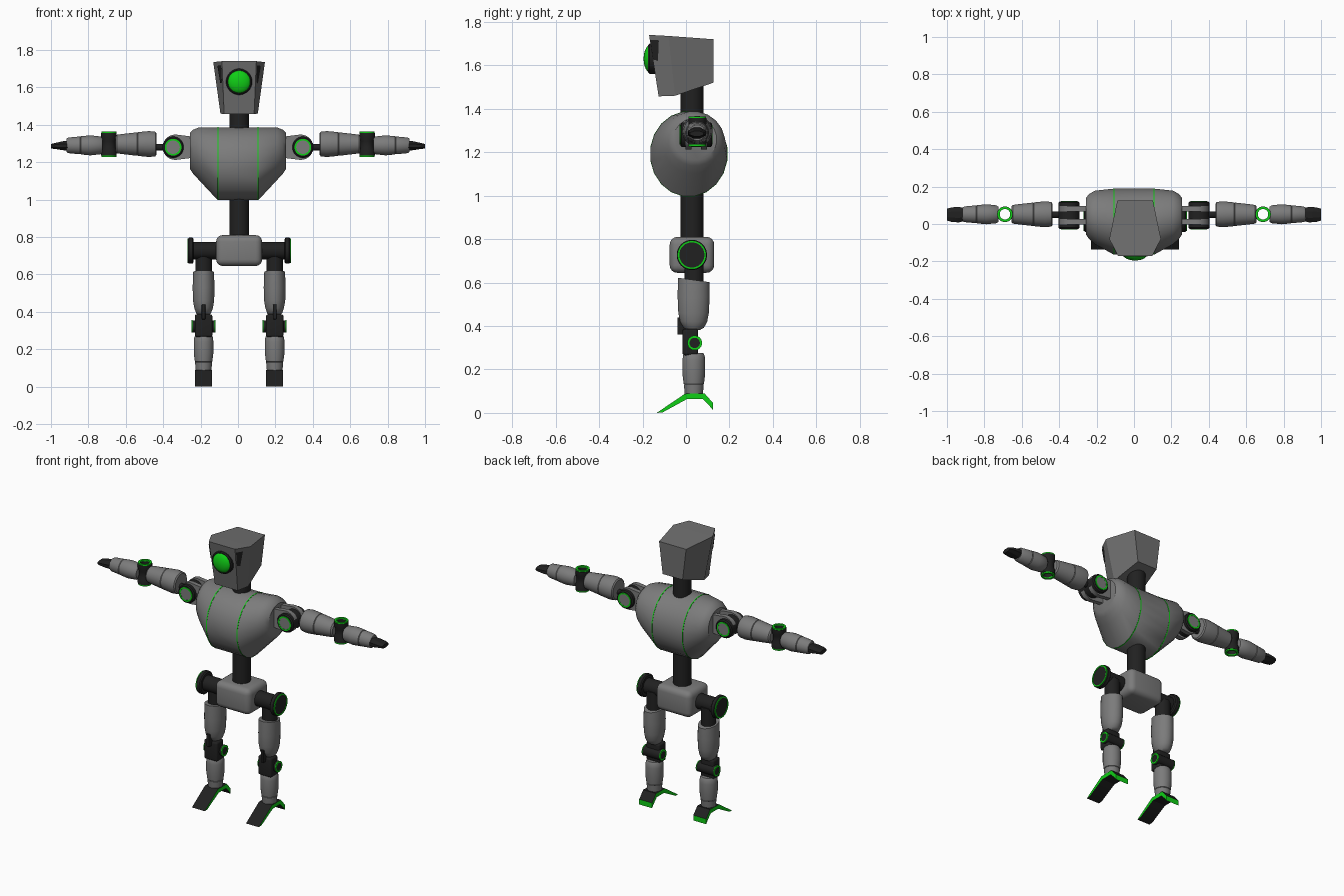
import bpy, bmesh, math
from mathutils import Vector

if "Cube" in bpy.data.objects:
    bpy.data.objects.remove(bpy.data.objects["Cube"])


def material(name, rgb):
    m = bpy.data.materials.new(name)
    m.diffuse_color = (*rgb, 1)
    m.use_nodes = True
    m.node_tree.nodes["Principled BSDF"].inputs["Base Color"].default_value = m.diffuse_color
    return m


GREY = material("body grey", (0.20, 0.20, 0.20))
HEAD = material("head grey", (0.16, 0.16, 0.16))
DARK = material("joint black", (0.015, 0.015, 0.015))
GREEN = material("accent green", (0.005, 0.62, 0.008))


def finish(name, bm, mats, rule=None, smooth=35):
    bmesh.ops.recalc_face_normals(bm, faces=bm.faces[:])
    if rule:
        for f in bm.faces:
            f.material_index = rule(f)
    me = bpy.data.meshes.new(name)
    bm.to_mesh(me)
    bm.free()
    for m in mats:
        me.materials.append(m)
    ob = bpy.data.objects.new(name, me)
    bpy.context.collection.objects.link(ob)
    if smooth:
        bpy.ops.object.select_all(action='DESELECT')
        bpy.context.view_layer.objects.active = ob
        ob.select_set(True)
        bpy.ops.object.shade_smooth_by_angle(angle=math.radians(smooth))
    return ob


def place(axis, t, a, b):
    return {'x': (t, a, b), 'y': (a, t, b), 'z': (a, b, t)}[axis]


def loft(name, axis, rings, mat, segs=20, closed=False, shear=None, smooth=35):
    """Rings are (position on axis, centre a, centre b, radius a, radius b)."""
    bm = bmesh.new()
    loops = []
    for t, ca, cb, ra, rb in rings:
        loops.append([])
        for i in range(segs):
            w = math.tau * (i + 0.5) / segs
            loops[-1].append(bm.verts.new(place(axis, t, ca + ra * math.cos(w), cb + rb * math.sin(w))))
    pairs = list(zip(loops, loops[1:]))
    if closed:
        pairs.append((loops[-1], loops[0]))
    else:
        bm.faces.new(loops[0])
        bm.faces.new(loops[-1])
    for p, q in pairs:
        for i in range(segs):
            j = (i + 1) % segs
            bm.faces.new((p[i], p[j], q[j], q[i]))
    if shear:
        for v in loops[-1]:
            v.co.z -= shear * (v.co.y - rings[-1][2])
    return finish(name, bm, [mat], smooth=smooth)


def lathe(name, axis, c, profile, mat, segs=20, closed=False):
    return loft(name, axis, [(t, c[0], c[1], r, r) for t, r in profile], mat, segs, closed)


def ring(name, axis, c, t0, t1, r_out, r_in, mat, segs=24):
    return lathe(name, axis, c, [(t0, r_out), (t1, r_out), (t1, r_in), (t0, r_in)], mat, segs, True)


def box(name, lo, hi, mat, bevel=0):
    bm = bmesh.new()
    bmesh.ops.create_cube(bm, size=1)
    for v in bm.verts:
        v.co = Vector([(l + h) / 2 + c * (h - l) for l, h, c in zip(lo, hi, v.co)])
    if bevel:
        bmesh.ops.bevel(bm, geom=bm.edges[:], offset=bevel, segments=4, profile=0.5, affect='EDGES')
    return finish(name, bm, [mat])


def prism(name, axis, pts, t0, t1, mats, rule=None):
    """Extrude a flat outline along an axis."""
    bm = bmesh.new()
    ends = [[bm.verts.new(place(axis, t, a, b)) for a, b in pts] for t in (t0, t1)]
    bm.faces.new(ends[0])
    bm.faces.new(ends[1])
    for i in range(len(pts)):
        j = (i + 1) % len(pts)
        bm.faces.new((ends[0][i], ends[0][j], ends[1][j], ends[1][i]))
    return finish(name, bm, mats, rule, smooth=25)


CX = 0.006  # centre line of head, spine and legs

# Head: six-sided faceted block, wider at the top
top = [(0.095, 0.126, 1.72), (0.138, -0.08, 1.735), (0.092, -0.170, 1.74)]
low = [(0.07, 0.126, 1.52), (0.10, -0.05, 1.46), (0.08, -0.126, 1.457)]
bm = bmesh.new()
hoops = []
for half in (top, low):
    outline = half + [(-x, y, z) for x, y, z in reversed(half)]
    hoops.append([bm.verts.new((x + CX, y, z)) for x, y, z in outline])
for h in hoops:
    bm.faces.new((h[0], h[1], h[4], h[5]))
    bm.faces.new((h[1], h[2], h[3], h[4]))
for i in range(6):
    j = (i + 1) % 6
    bm.faces.new((hoops[0][i], hoops[0][j], hoops[1][j], hoops[1][i]))
finish("head", bm, [HEAD], smooth=0)

# Dark slivers on the slanted cheeks
for s in (-1, 1):
    bm = bmesh.new()
    vs = []
    for u, v in ((0.5, 0.08), (0.95, 0.08), (0.95, 0.4), (0.7, 0.42)):
        p = Vector(top[1]).lerp(Vector(top[2]), u).lerp(Vector(low[1]).lerp(Vector(low[2]), u), v)
        p += Vector((0.003, -0.003, 0))
        vs.append(bm.verts.new((s * p.x + CX, p.y, p.z)))
    bm.faces.new(vs if s > 0 else vs[::-1])
    finish("cheek_sliver", bm, [DARK], smooth=0)

# Eye in its socket
lathe("eye_socket", 'y', (CX, 1.63), [(-0.12, 0.07), (-0.168, 0.07), (-0.174, 0.064)], DARK, 28)
arc = [math.pi / 2 * k / 8 for k in range(8)] + [1.5]
lathe("eye", 'y', (CX, 1.63), [(-0.165 - 0.03 * math.sin(w), 0.063 * math.cos(w)) for w in arc], GREEN, 28)

# Neck and spine
lathe("neck", 'z', (CX, 0.028), [(1.3, 0.053), (1.54, 0.053)], DARK, 24)
lathe("spine", 'z', (CX, 0.028), [(0.78, 0.053), (1.05, 0.053)], DARK, 24)

# Torso: barrel lying sideways, narrowing to the shoulder sockets
half = [(0.11, 0.013, 1.192, 0.178, 0.196), (0.208, 0.035, 1.245, 0.145, 0.143),
        (0.24, 0.04, 1.256, 0.122, 0.119), (0.256, 0.042, 1.26, 0.1, 0.098)]
loft("torso", 'x', [(-r[0], *r[1:]) for r in reversed(half)] + half, GREY, 20)
for s in (-1, 1):
    loft("torso_stripe", 'x', [(s * 0.107 + d, 0.013, 1.192, 0.178 + e, 0.196 + e)
         for d, e in ((-0.003, 0.0015), (0.003, 0.0015), (0.003, -0.005), (-0.003, -0.005))],
         GREEN, 20, closed=True)

# Pelvis
box("pelvis", (CX - 0.123, -0.075, 0.645), (CX + 0.123, 0.13, 0.81), GREY, 0.035)

for s in (-1, 1):
    # Shoulder: two fork plates holding a pin
    sx, sy, sz = s * 0.347, 0.047, 1.28
    fork = [(s * 0.23, sz - 0.055), (s * 0.23, sz + 0.055)]
    fork += [(s * (0.335 + 0.068 * math.sin(w)), sz + 0.068 * math.cos(w))
             for w in (math.pi * k / 12 for k in range(13))]
    for y in (0.012, 0.082):
        prism("shoulder_fork", 'y', fork, y - 0.014, y + 0.014, [GREY])
    lathe("shoulder_pin", 'y', (sx, sz), [(-0.026, 0.05), (-0.02, 0.057), (0.114, 0.057), (0.12, 0.05)], DARK, 24)
    for y in (-0.026, 0.12):
        ring("shoulder_ring", 'y', (sx, sz), y - 0.003, y + 0.003, 0.045, 0.036, GREEN)
        lathe("shoulder_cap", 'y', (sx, sz), [(y - 0.002, 0.036), (y + 0.002, 0.036)], GREY, 24)
    lathe("arm_rod", 'x', (0.05, 1.28), [(s * 0.36, 0.018), (s * 0.47, 0.018)], DARK, 12)

    # Upper arm and forearm with a thin seam each
    lathe("upper_arm", 'x', (0.052, 1.297), [(s * t, r) for t, r in
          ((0.436, 0.058), (0.442, 0.066), (0.475, 0.07), (0.535, 0.064), (0.537, 0.061),
           (0.54, 0.063), (0.62, 0.054), (0.648, 0.05), (0.656, 0.042))], GREY, 24)
    lathe("forearm", 'x', (0.052, 1.29), [(s * t, r) for t, r in
          ((0.724, 0.04), (0.735, 0.048), (0.79, 0.054), (0.84, 0.049), (0.842, 0.046),
           (0.845, 0.048), (0.908, 0.042), (0.917, 0.036))], GREY, 24)

    # Hollow elbow joint
    ex = s * 0.69
    lathe("elbow", 'z', (ex, 0.052), [(1.235, 0.042), (1.262, 0.042), (1.28, 0.035), (1.312, 0.035),
          (1.33, 0.042), (1.357, 0.042), (1.357, 0.028), (1.235, 0.028)], DARK, 24, True)
    for z in (1.232, 1.36):
        ring("elbow_ring", 'z', (ex, 0.052), z - 0.005, z + 0.005, 0.04, 0.028, GREEN)

    # Hand: flattened tapering mitt
    loft("hand", 'x', [(s * 0.905, 0.05, 1.288, 0.036, 0.028), (s * 0.935, 0.05, 1.288, 0.045, 0.026),
         (s * 0.975, 0.05, 1.287, 0.042, 0.018), (s * 1.0, 0.05, 1.285, 0.034, 0.013)], DARK, 8, smooth=20)

    # Hip axle with end disc
    hip = (0.027, 0.727)
    lathe("hip_axle", 'x', hip, [(CX + s * 0.1, 0.047), (CX + s * 0.25, 0.047)], DARK, 24)
    lathe("hip_disc", 'x', hip, [(CX + s * t, r) for t, r in
          ((0.243, 0.062), (0.249, 0.07), (0.268, 0.07), (0.274, 0.064))], DARK, 28)
    ring("hip_ring", 'x', hip, CX + s * 0.268, CX + s * 0.277, 0.066, 0.058, GREEN, 28)

    # Leg
    lx = CX + s * 0.19
    lathe("hip_link", 'z', (lx, 0.037), [(0.55, 0.045), (0.72, 0.045)], DARK, 20)
    loft("thigh", 'z', [(z, lx, 0.035, a, b) for z, a, b in
         ((0.382, 0.03, 0.03), (0.392, 0.04, 0.048), (0.42, 0.05, 0.063), (0.46, 0.057, 0.071),
          (0.53, 0.059, 0.074), (0.612, 0.056, 0.073))], GREY, 24, shear=0.14)
    box("knee_tab", (lx - 0.01, -0.04, 0.36), (lx + 0.01, 0.05, 0.44), DARK, 0.004)
    box("knee_block", (lx - 0.047, -0.016, 0.265), (lx + 0.047, 0.056, 0.387), DARK, 0.012)
    knee = (0.04, 0.322)
    lathe("knee_pin", 'x', knee, [(lx - 0.062, 0.033), (lx + 0.062, 0.033)], DARK, 20)
    for k in (-1, 1):
        ring("knee_ring", 'x', knee, lx + k * 0.059, lx + k * 0.064, 0.034, 0.024, GREEN, 20)
    lathe("shin", 'z', (lx, 0.036), [(0.085, 0.042), (0.13, 0.046), (0.132, 0.044), (0.134, 0.047),
          (0.18, 0.053), (0.24, 0.053), (0.265, 0.05), (0.276, 0.043)], GREY, 24)

    # Foot: bent plate with green edges and heel
    sole = [(-0.135, 0.0), (-0.005, 0.088), (0.085, 0.09), (0.125, 0.045), (0.125, 0.012),
            (0.105, 0.036), (0.078, 0.064), (0.005, 0.064), (-0.108, 0.002)]
    prism("foot", 'x', sole, lx - 0.045, lx + 0.045, [DARK, GREEN],
          lambda f: 1 if abs(f.normal.x) > 0.9 or f.normal.y > 0.95 else 0)
